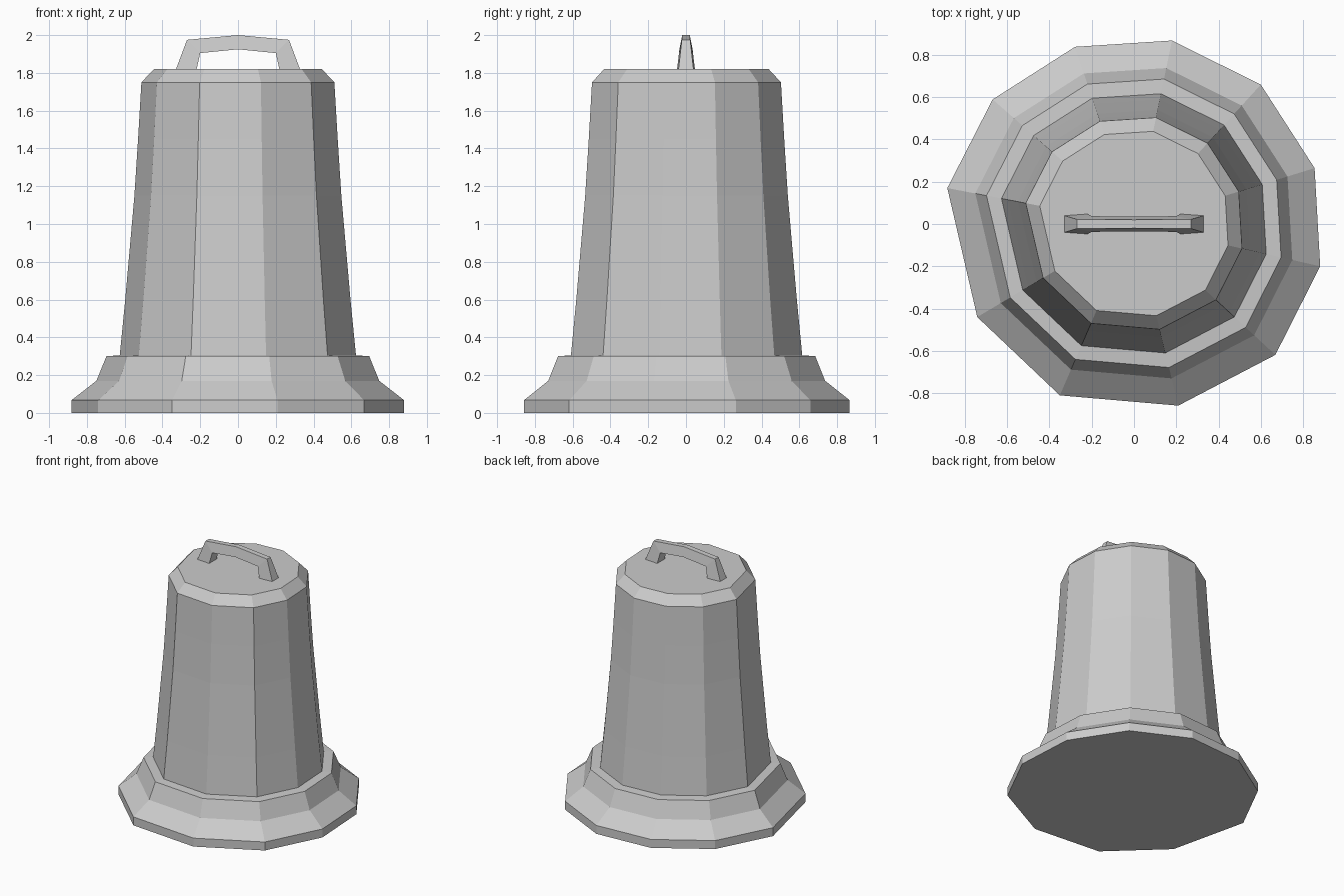
import bpy
import bmesh
from math import radians, cos, sin

cube = bpy.data.objects.get("Cube")
if cube:
    bpy.data.objects.remove(cube, do_unlink=True)

grey = bpy.data.materials.new("light grey metal")
grey.use_nodes = True
colour = (0.6, 0.6, 0.6, 1)
grey.diffuse_color = colour
grey.node_tree.nodes["Principled BSDF"].inputs["Base Color"].default_value = colour


def loft(name, rings, closed_ends=True):
    """Skin a series of equal-length rings and cap both ends."""
    bm = bmesh.new()
    loops = [[bm.verts.new(p) for p in ring] for ring in rings]
    for low, high in zip(loops, loops[1:]):
        for i in range(len(low)):
            j = (i + 1) % len(low)
            bm.faces.new((low[i], low[j], high[j], high[i]))
    bm.faces.new(loops[0])
    bm.faces.new(loops[-1])
    bmesh.ops.recalc_face_normals(bm, faces=bm.faces)
    mesh = bpy.data.meshes.new(name)
    bm.to_mesh(mesh)
    bm.free()
    mesh.materials.append(grey)
    obj = bpy.data.objects.new(name, mesh)
    bpy.context.collection.objects.link(obj)
    return obj


# Uneven eleven-sided outline: angle and radius of each corner
outline = [(17.2, .893), (47.7, .89), (78.3, .885), (108.4, .882),
           (138.6, .89), (169.1, .898), (210.7, .861), (246.6, .882),
           (283.7, .883), (317.2, .91), (347.2, .902)]

# Height and scale of each level: flared lip, ledge, tapering body, shoulder
profile = [(0, 1), (.067, 1), (.17, .85), (.3, .79), (.305, .71),
           (.6, .677), (1.15, .622), (1.45, .6), (1.75, .58), (1.82, .505)]

bell = loft("bell_body", [
    [(r * s * cos(radians(a)), r * s * sin(radians(a)), z) for a, r in outline]
    for z, s in profile])

# Handle sections: outer x, outer z, outer half width, inner x, z, half width
half = [(.33, 1.815, .04, .22, 1.815, .048),
        (.27, 1.975, .022, .2, 1.905, .037),
        (0, 2, .02, 0, 1.925, .035)]
arch = [(-1, s) for s in half] + [(1, s) for s in half[1::-1]]
handle = loft("top_handle", [
    [(d * xo, -wo, zo), (d * xo, wo, zo), (d * xi, wi, zi), (d * xi, -wi, zi)]
    for d, (xo, zo, wo, xi, zi, wi) in arch])
